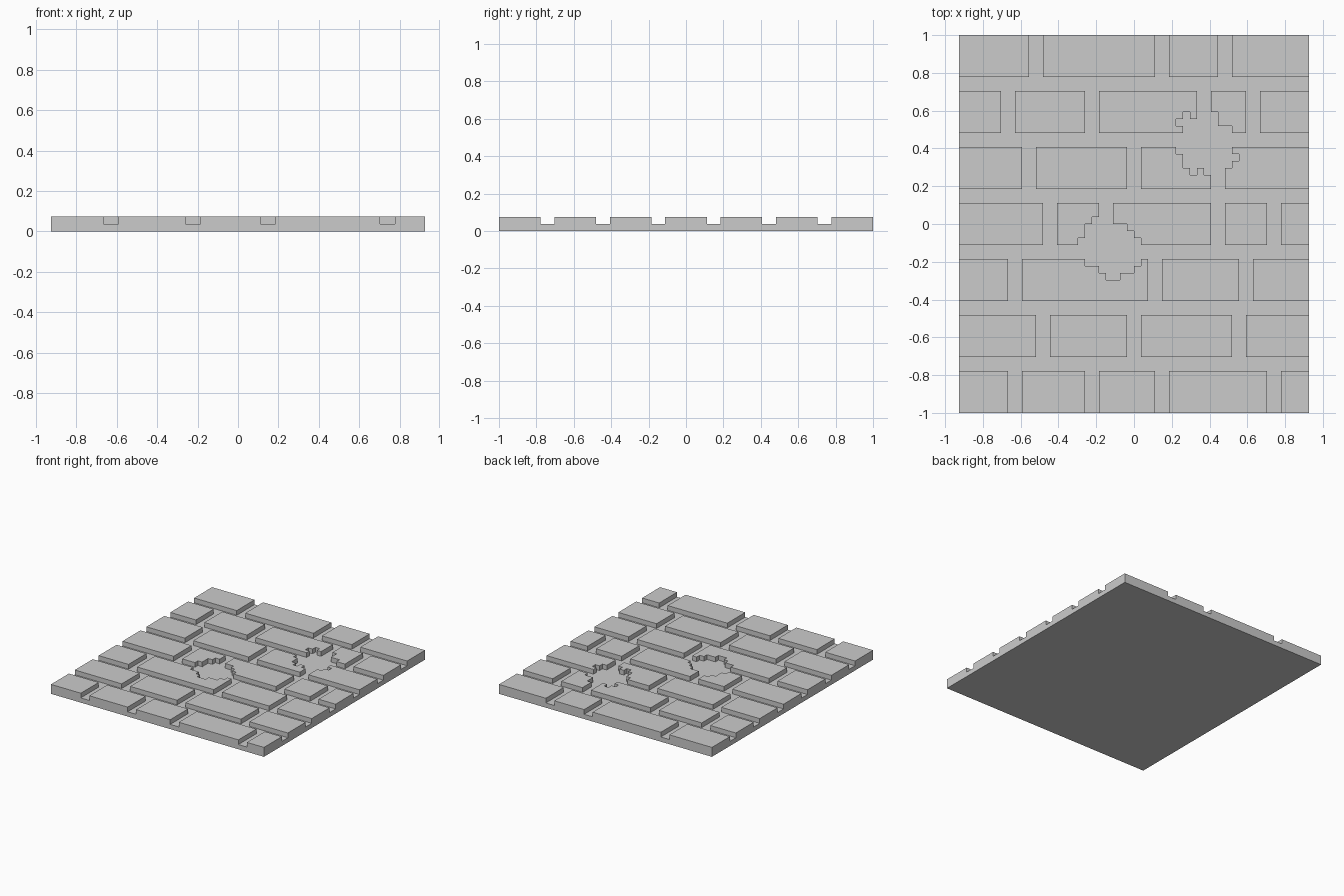
import bpy, bmesh, math

if "Cube" in bpy.data.objects:
    bpy.data.objects.remove(bpy.data.objects["Cube"])

U = 2 / 54            # one grid cell
NX, NY = 50, 54       # panel size in cells
BRICK_H, GAP = 6, 2   # course height and mortar width in cells

# Brick spans per course (back to front), in cells from the left edge
COURSES = [
    [(0, 10), (12, 28), (30, 37), (39, 50)],
    [(0, 6), (8, 18), (20, 34), (36, 41), (43, 50)],
    [(0, 9), (11, 24), (26, 36), (38, 50)],
    [(0, 12), (14, 20), (22, 36), (38, 44), (46, 50)],
    [(0, 7), (9, 27), (29, 40), (42, 50)],
    [(0, 11), (13, 24), (26, 39), (41, 50)],
    [(0, 7), (9, 18), (20, 28), (30, 44), (46, 50)],
]

# Broken-away craters: cell row -> removed spans
CRATERS = {
    11: [(32, 33), (34, 37)], 12: [(31, 37)], 13: [(32, 39)],
    16: [(31, 39)], 17: [(32, 40)], 18: [(32, 39)], 19: [(33, 34), (35, 38)],
    26: [(19, 22)], 27: [(18, 24)], 28: [(18, 25)], 29: [(17, 26)],
    32: [(18, 26)], 33: [(20, 25)], 34: [(21, 23)],
}


def broken(col, row):
    return any(a <= col < b for a, b in CRATERS.get(row, []))


def finish(name, bm):
    bmesh.ops.recalc_face_normals(bm, faces=bm.faces[:])
    me = bpy.data.meshes.new(name)
    bm.to_mesh(me)
    bm.free()
    ob = bpy.data.objects.new(name, me)
    bpy.context.collection.objects.link(ob)
    return ob


def brick(name, x0, x1, row0):
    """Brick outline on the cell grid, minus crater cells, walled down to the mortar."""
    bm = bmesh.new()
    for r in range(row0, row0 + BRICK_H):
        for c in range(x0, x1):
            if broken(c, r):
                continue
            corners = [(c, r + 1), (c + 1, r + 1), (c + 1, r), (c, r)]
            bm.faces.new([bm.verts.new(((i - NX / 2) * U, (NY / 2 - j) * U, 2 * U))
                          for i, j in corners])
    bmesh.ops.remove_doubles(bm, verts=bm.verts[:], dist=U * 0.01)
    bmesh.ops.dissolve_limit(bm, angle_limit=math.radians(1),
                             verts=bm.verts[:], edges=bm.edges[:])
    rim = [e for e in bm.edges if e.is_boundary]
    geom = bmesh.ops.extrude_edge_only(bm, edges=rim)["geom"]
    bmesh.ops.translate(bm, vec=(0, 0, -U),
                        verts=[g for g in geom if isinstance(g, bmesh.types.BMVert)])
    return finish(name, bm)


# Mortar slab
bm = bmesh.new()
bmesh.ops.create_cube(bm, size=1)
bmesh.ops.scale(bm, vec=(NX * U, NY * U, U), verts=bm.verts[:])
bmesh.ops.translate(bm, vec=(0, 0, U / 2), verts=bm.verts[:])
finish("mortar_slab", bm)

# Brick courses
for n, spans in enumerate(COURSES):
    for k, (a, b) in enumerate(spans):
        brick(f"brick_{n + 1}_{k + 1}", a, b, n * (BRICK_H + GAP))
